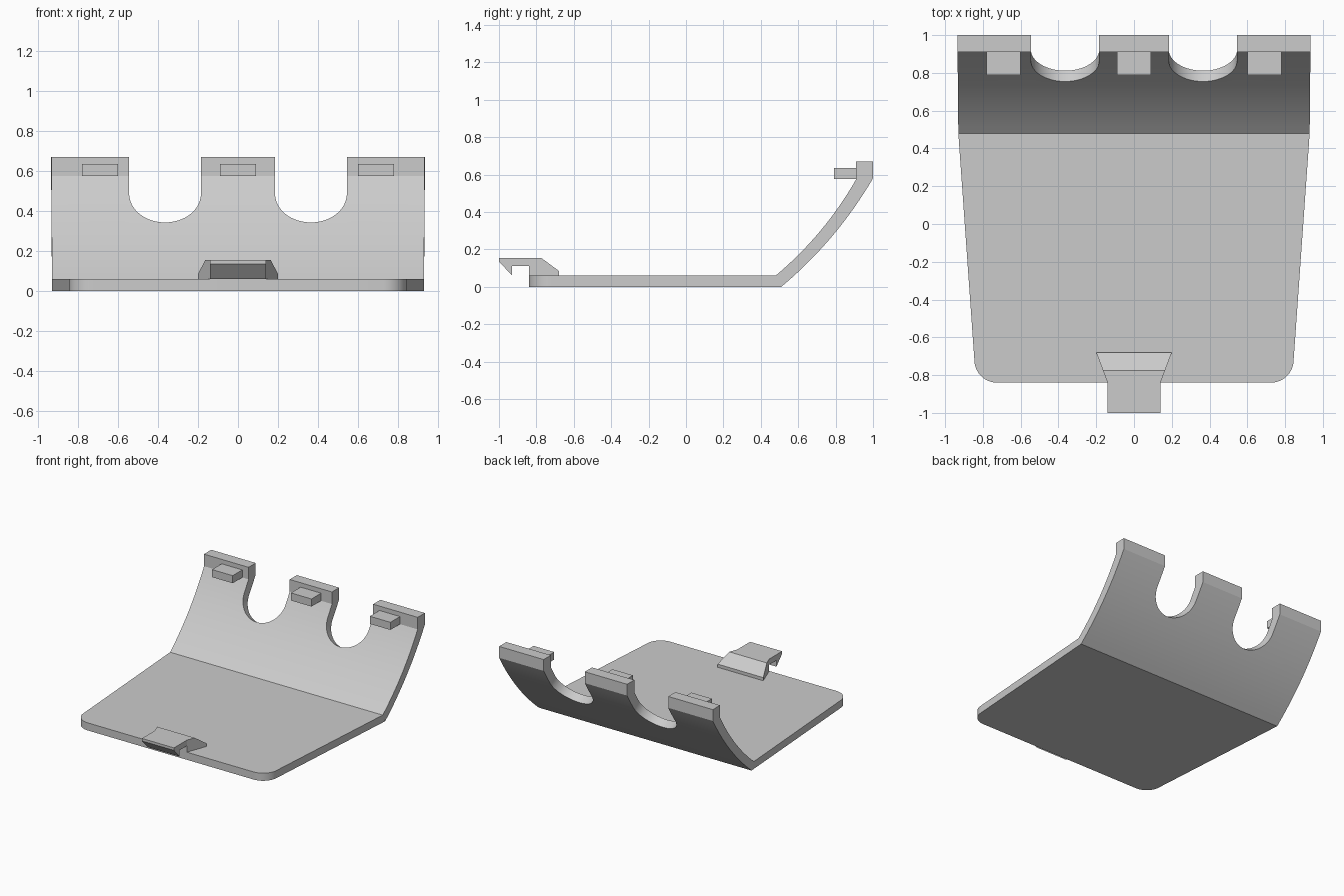
import bpy, bmesh, math
from mathutils import Vector

cube = bpy.data.objects.get("Cube")
if cube:
    bpy.data.objects.remove(cube)

grey = bpy.data.materials.new("light grey plastic")
grey.use_nodes = True
colour = (0.6, 0.6, 0.6, 1)
grey.diffuse_color = colour
grey.node_tree.nodes["Principled BSDF"].inputs["Base Color"].default_value = colour


def make(name, rings):
    """Solid between two matching outlines."""
    bm = bmesh.new()
    a, b = [[bm.verts.new(p) for p in ring] for ring in rings]
    bm.faces.new(a)
    bm.faces.new(b[::-1])
    for i in range(len(a)):
        j = (i + 1) % len(a)
        bm.faces.new((a[i], b[i], b[j], a[j]))
    bmesh.ops.recalc_face_normals(bm, faces=bm.faces)
    mesh = bpy.data.meshes.new(name)
    bm.to_mesh(mesh)
    bm.free()
    mesh.materials.append(grey)
    obj = bpy.data.objects.new(name, mesh)
    bpy.context.collection.objects.link(obj)
    return obj


def side_prism(name, profile, half_width):
    """Side profile (y, z) widened to +-half_width(y)."""
    return make(name, [[(s * half_width(y), y, z) for y, z in profile] for s in (-1, 1)])


def arc(start, end, sag, steps=16):
    """Circular arc sagging to the right of the start-end direction."""
    a, b = Vector(start), Vector(end)
    d = b - a
    n = Vector((d.y, -d.x)).normalized()
    r = d.length ** 2 / (8 * sag) + sag / 2
    centre = (a + b) / 2 - n * (r - sag)
    half = math.asin(d.length / 2 / r)
    base = math.atan2(n.y, n.x)
    return [tuple(centre + r * Vector((math.cos(t), math.sin(t))))
            for t in (base + half * (2 * i / steps - 1) for i in range(steps + 1))]


def activate(obj):
    bpy.ops.object.select_all(action='DESELECT')
    obj.select_set(True)
    bpy.context.view_layer.objects.active = obj


# Floor: tapered plate with rounded front corners and a mitred rear edge
radius = 0.12
corner = [(0.845 - radius + radius * math.cos(t), -0.84 + radius - radius * math.sin(t))
          for t in (math.pi / 2 * i / 10 for i in range(11))]
right = [(0.93, None)] + corner
plan = right + [(-x, y) for x, y in reversed(right)]
floor = make("floor_plate", [[(x, back if y is None else y, z) for x, y in plan]
                             for z, back in ((0, 0.51), (0.06, 0.48))])

# Curved back wall with an upright rim
inner = arc((0.48, 0.06), (0.91, 0.575), 0.03)
outer = arc((0.51, 0), (1.0, 0.58), 0.033)
wall = side_prism("curved_back_wall", inner + [(0.91, 0.67), (1.0, 0.67)] + outer[::-1],
                  lambda y: 0.93 + 0.005 * (y - 0.48) / 0.52)

# Two round-bottomed notches cut square to the wall
across = Vector((0, 0.84, -0.54)).normalized()
up = Vector((0, -across.z, across.y))
r = 0.18
for x in (-0.365, 0.365):
    centre = Vector((x, 0.755, 0.343)) + up * r
    shape = [(r * math.cos(t), -r * math.sin(t))
             for t in (math.pi * i / 32 for i in range(33))]
    shape += [(-r, 0.5), (r, 0.5)]
    cutter = make("notch_cutter", [[centre + Vector((u, 0, 0)) + up * v + across * w
                                    for u, v in shape] for w in (-0.3, 0.4)])
    cutter.hide_render = True
    activate(wall)
    cut = wall.modifiers.new("notch", 'BOOLEAN')
    cut.operation = 'DIFFERENCE'
    cut.solver = 'EXACT'
    cut.object = cutter
    bpy.ops.object.modifier_apply(modifier=cut.name)
    bpy.data.objects.remove(cutter)

# Locating pegs on the rim
for name, x in (("right", -0.69), ("middle", 0), ("left", 0.69)):
    peg = side_prism(name + "_peg", [(0.79, 0.575), (0.92, 0.575), (0.92, 0.635), (0.79, 0.635)],
                     lambda y: 0.09)
    peg.location.x = x

# Front clip: flared root and overhanging hook
side_prism("clip_root", [(-0.84, 0.06), (-0.68, 0.06), (-0.68, 0.085), (-0.775, 0.155), (-0.84, 0.155)],
           lambda y: 0.14 + 0.06 * (y + 0.84) / 0.16)
side_prism("clip_hook", [(-0.84, 0.155), (-1, 0.155), (-1, 0.135), (-0.93, 0.06), (-0.93, 0.11), (-0.84, 0.11)],
           lambda y: 0.14)

for obj in (floor, wall):
    activate(obj)
    bpy.ops.object.shade_smooth_by_angle(angle=math.radians(25))
